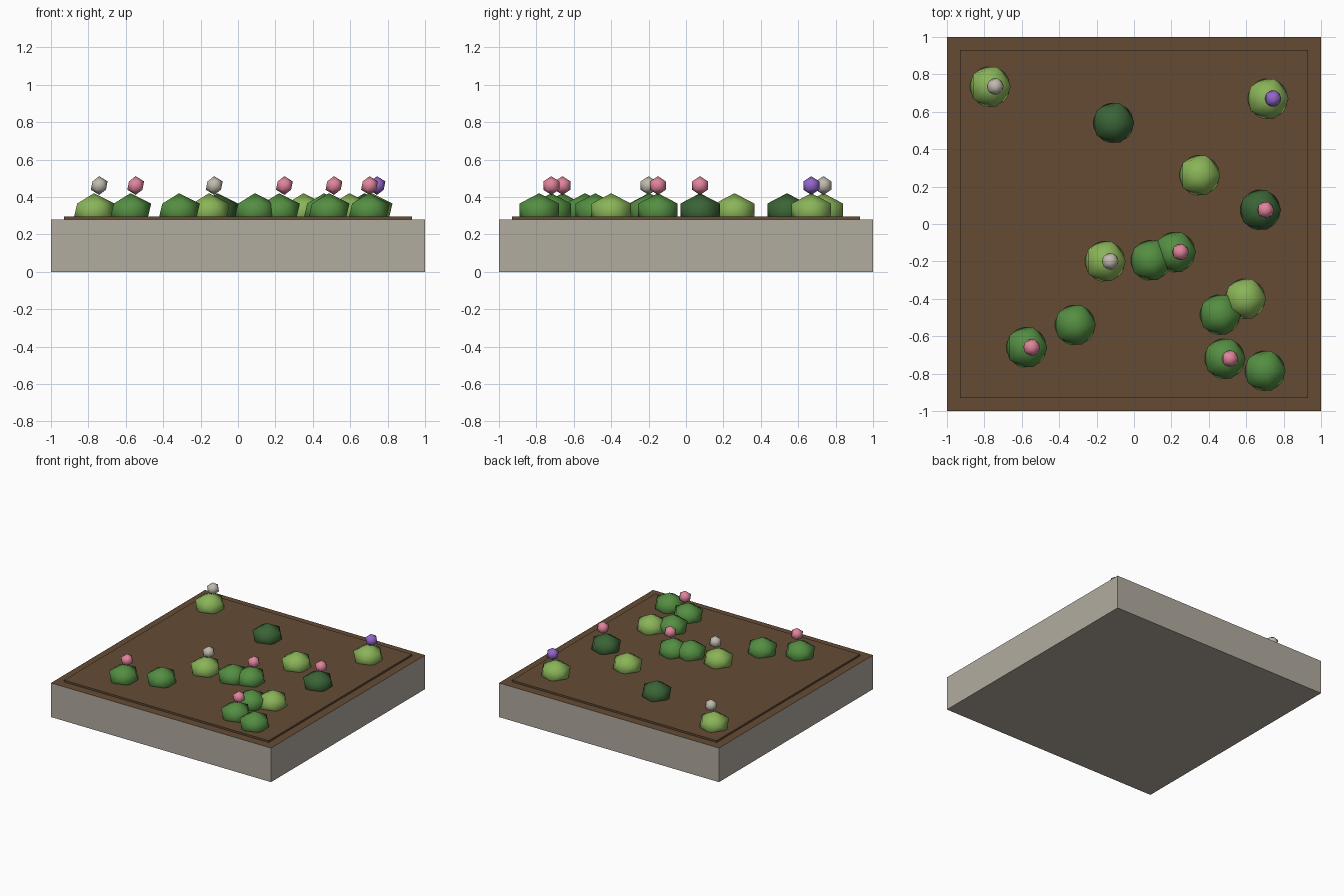
import bpy, bmesh

if "Cube" in bpy.data.objects:
    bpy.data.objects.remove(bpy.data.objects["Cube"])


def material(name, rgb):
    m = bpy.data.materials.new(name)
    lin = [((c / 255 + 0.055) / 1.055) ** 2.4 for c in rgb]
    m.diffuse_color = (*lin, 1)
    m.use_nodes = True
    m.node_tree.nodes["Principled BSDF"].inputs["Base Color"].default_value = m.diffuse_color
    return m


stone = material("stone", (178, 172, 160))
soil = material("soil", (100, 75, 52))
light = material("light_green", (138, 180, 88))
mid = material("mid_green", (84, 142, 66))
dark = material("dark_green", (58, 100, 54))
pink = material("pink_petal", (224, 132, 156))
purple = material("purple_petal", (146, 102, 202))
cream = material("cream_petal", (192, 186, 174))


def box(name, width, z0, z1, mats):
    bm = bmesh.new()
    bmesh.ops.create_cube(bm, size=1)
    for v in bm.verts:
        v.co.x *= width
        v.co.y *= width
        v.co.z = z1 if v.co.z > 0 else z0
    bm.normal_update()
    # upward faces take the last material
    for f in bm.faces:
        f.material_index = len(mats) - 1 if f.normal.z > 0.5 else 0
    return finish(name, bm, mats)


def ball(name, loc, radius, height, mat):
    bm = bmesh.new()
    bmesh.ops.create_icosphere(bm, subdivisions=1, radius=1)
    bmesh.ops.scale(bm, vec=(radius, radius, height), verts=bm.verts)
    for f in bm.faces:
        f.smooth = True
    ob = finish(name, bm, [mat])
    ob.location = loc
    return ob


def finish(name, bm, mats):
    me = bpy.data.meshes.new(name)
    bm.to_mesh(me)
    bm.free()
    for m in mats:
        me.materials.append(m)
    ob = bpy.data.objects.new(name, me)
    bpy.context.collection.objects.link(ob)
    return ob


# Planter slab with earth on top, and the raised bed
box("planter_base", 2.0, 0, 0.28, [stone, soil])
box("soil_bed", 1.86, 0.275, 0.295, [soil])

# Bushes: x, y, leaf colour, flower colour
plants = [
    (-0.77, 0.735, light, cream), (-0.11, 0.54, dark, None),
    (0.715, 0.67, light, purple), (0.35, 0.26, light, None),
    (0.675, 0.075, dark, pink), (-0.155, -0.20, light, cream),
    (0.09, -0.195, mid, None), (0.22, -0.15, mid, pink),
    (0.46, -0.485, mid, None), (0.595, -0.40, light, None),
    (-0.315, -0.54, mid, None), (-0.575, -0.66, mid, pink),
    (0.485, -0.72, mid, pink), (0.70, -0.785, mid, None),
]
for x, y, leaf, petal in plants:
    ball("bush", (x, y, 0.32), 0.124, 0.1, leaf)
    if petal:
        ball("flower", (x + 0.028, y, 0.461), 0.05, 0.05, petal)
